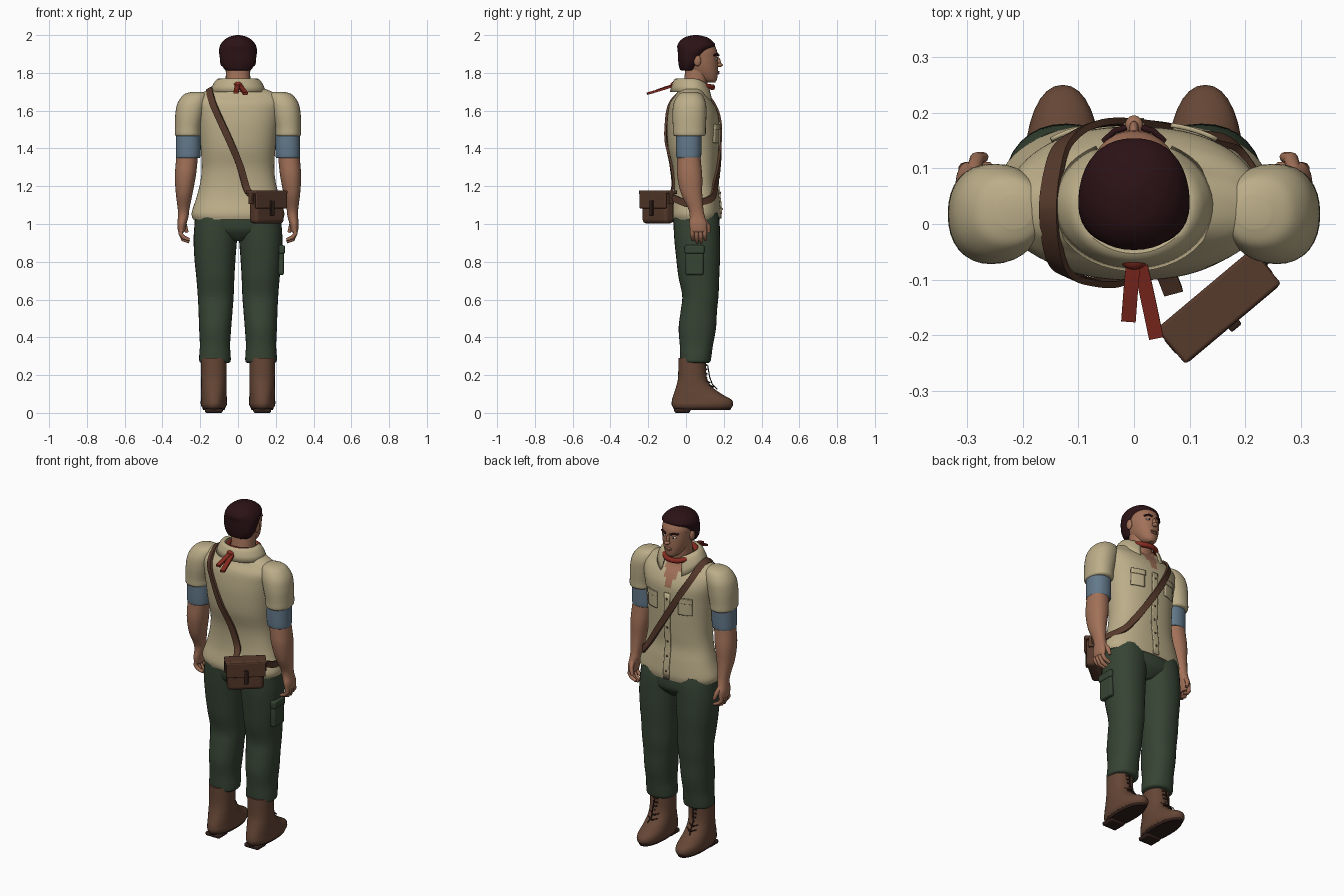
import bpy, bmesh, math
from mathutils import Vector

if "Cube" in bpy.data.objects:
    bpy.data.objects.remove(bpy.data.objects["Cube"])

def mat(name, r, g, b):
    m = bpy.data.materials.new(name)
    m.diffuse_color = (r, g, b, 1)
    m.use_nodes = True
    m.node_tree.nodes["Principled BSDF"].inputs["Base Color"].default_value = m.diffuse_color
    return m

SHIRT = mat("tan_cloth", .50, .42, .25)
PANTS = mat("green_cloth", .037, .058, .034)
BOOT = mat("boot_brown", .130, .061, .036)
HAIR = mat("dark_hair", .024, .006, .008)
SKIN = mat("skin", .36, .165, .098)
CUFF = mat("blue_cloth", .125, .19, .255)
RED = mat("red_cloth", .24, .025, .015)
LEATHER = mat("bag_leather", .092, .041, .024)
DARK = mat("dark_brown", .03, .014, .010)
WHITE = mat("eye_white", .55, .50, .45)

def add(name, verts, faces, mats):
    me = bpy.data.meshes.new(name)
    me.from_pydata([tuple(v) for v in verts], [], faces)
    ob = bpy.data.objects.new(name, me)
    bpy.context.collection.objects.link(ob)
    for m in (mats if isinstance(mats, list) else [mats]):
        me.materials.append(m)
    bm = bmesh.new()
    bm.from_mesh(me)
    bmesh.ops.recalc_face_normals(bm, faces=bm.faces)
    bm.to_mesh(me)
    bm.free()
    return ob

def smooth_rows(rows, n=6):
    """Catmull-Rom refinement of a list of number tuples."""
    out = []
    for i in range(len(rows) - 1):
        p = [rows[max(0, min(len(rows) - 1, i + k))] for k in (-1, 0, 1, 2)]
        for j in range(n):
            t = j / n
            out.append(tuple(.5 * (2*b + (c-a)*t + (2*a-5*b+4*c-d)*t*t + (3*b-a-3*c+d)*t**3)
                             for a, b, c, d in zip(*p)))
    return out + [tuple(rows[-1])]

def se(v, n):
    return math.copysign(abs(v) ** (2 / n), v)

def loft(name, rows, mats, s=1, seg=32, n=2.2, sub=6, rule=None):
    """Stack of horizontal rings; rows are (z, x, y, rx, ry)."""
    rows = smooth_rows(rows, sub)
    verts = [(s*x + max(rx, .002)*se(math.cos(2*math.pi*k/seg), n),
              y + max(ry, .002)*se(math.sin(2*math.pi*k/seg), n), z)
             for z, x, y, rx, ry in rows for k in range(seg)]
    faces = [(i*seg+k, i*seg+(k+1) % seg, (i+1)*seg+(k+1) % seg, (i+1)*seg+k)
             for i in range(len(rows)-1) for k in range(seg)]
    faces += [tuple(range(seg)), tuple(range(len(verts)-seg, len(verts)))]
    ob = add(name, verts, faces, mats)
    if rule:
        for f in ob.data.polygons:
            f.material_index = rule(f.center)
    return ob

def tube(name, pts, r, m, radii=None, closed=False):
    cu = bpy.data.curves.new(name, 'CURVE')
    cu.dimensions, cu.bevel_depth, cu.bevel_resolution, cu.use_fill_caps = '3D', r, 3, True
    sp = cu.splines.new('POLY')
    sp.points.add(len(pts) - 1)
    for i, p in enumerate(pts):
        sp.points[i].co = (*p, 1)
        sp.points[i].radius = radii[i] if radii else 1
    sp.use_cyclic_u = closed
    tmp = bpy.data.objects.new(name + "_path", cu)
    bpy.context.collection.objects.link(tmp)
    me = bpy.data.meshes.new_from_object(tmp.evaluated_get(bpy.context.evaluated_depsgraph_get()))
    bpy.data.objects.remove(tmp)
    me.materials.clear()
    me.materials.append(m)
    ob = bpy.data.objects.new(name, me)
    bpy.context.collection.objects.link(ob)

def ribbon(name, pts, width, thick, m, normal):
    pts = [Vector(p) for p in smooth_rows(pts)]
    verts = []
    for i, p in enumerate(pts):
        t = (pts[min(i+1, len(pts)-1)] - pts[max(i-1, 0)]).normalized()
        nn = normal(p).normalized()
        c = t.cross(nn).normalized() * width / 2
        nn = nn * thick / 2
        verts += [p+c+nn, p-c+nn, p-c-nn, p+c-nn]
    faces = [(4*i+k, 4*i+(k+1) % 4, 4*i+4+(k+1) % 4, 4*i+4+k)
             for i in range(len(pts)-1) for k in range(4)]
    add(name, verts, faces + [(0, 1, 2, 3), tuple(range(len(verts)-4, len(verts)))], m)

def box(name, loc, size, m, rz=0, bevel=.01):
    bpy.ops.mesh.primitive_cube_add(size=1, location=loc, rotation=(0, 0, rz))
    ob = bpy.context.object
    ob.name, ob.scale = name, size
    bpy.ops.object.transform_apply(location=False, rotation=False)
    ob.data.materials.append(m)
    b = ob.modifiers.new("bevel", 'BEVEL')
    b.width, b.segments = bevel, 3

def ball(name, loc, size, m, rot=(0, 0, 0)):
    bpy.ops.mesh.primitive_uv_sphere_add(segments=20, ring_count=12, radius=1, location=loc, rotation=rot)
    ob = bpy.context.object
    ob.name, ob.scale = name, size
    ob.data.materials.append(m)

# Shirt body with an open neck
TORSO = [(1.025, 0, .05, .238, .13), (1.06, 0, .05, .245, .134), (1.14, 0, .055, .22, .122),
         (1.22, 0, .052, .2, .115), (1.3, 0, .05, .192, .12), (1.4, 0, .04, .198, .134),
         (1.5, 0, .037, .21, .138), (1.58, 0, .037, .225, .134), (1.64, 0, .03, .235, .115),
         (1.68, 0, .028, .215, .085), (1.705, 0, .03, .17, .072), (1.73, 0, .035, .1, .062),
         (1.74, 0, .04, .07, .05)]
loft("shirt", TORSO, [SHIRT, SKIN], seg=96, n=2.3, sub=8,
     rule=lambda c: int(c.y > .05 and c.z > 1.54 and abs(c.x) < .38 * (c.z - 1.54)))

def on_torso(x, z, side, off=.006):
    fine = smooth_rows(TORSO, 12)
    _, _, cy, rx, ry = min(fine, key=lambda r: abs(r[0] - z))
    u = min(1, abs(x) / rx)
    return (x, cy + side * (ry * (1 - u**2.3) ** (1/2.3) + off), z)

def patch(name, x0, x1, z0, z1, off):
    nx, nz = 6, 12
    v = [on_torso(x0+(x1-x0)*i/nx, z0+(z1-z0)*j/nz, 1, off) for j in range(nz+1) for i in range(nx+1)]
    f = [(j*(nx+1)+i, j*(nx+1)+i+1, (j+1)*(nx+1)+i+1, (j+1)*(nx+1)+i) for j in range(nz) for i in range(nx)]
    ob = add(name, v, f, SHIRT)
    sol = ob.modifiers.new("thickness", 'SOLIDIFY')
    sol.thickness, sol.offset = .008, 0

patch("button_placket", -.018, .018, 1.03, 1.54, .003)
for i in range(6):
    ball("button", on_torso(0, 1.08 + i*.085, 1, .008), (.006, .004, .006), LEATHER)
for s in (1, -1):
    patch("chest_pocket", s*.07, s*.145, 1.43, 1.52, .003)
    patch("pocket_flap", s*.066, s*.149, 1.50, 1.53, .007)

# Collar spread around the neck, dropping to lapels in front
cv, cf, NA, NT = [], [], 40, 5
for i in range(NA + 1):
    a = math.radians(118 + 304 * i / NA)
    front = max(0, math.sin(a)) ** 2
    for j in range(NT + 1):
        t = j / NT
        cv.append(((.088+.06*t)*math.cos(a), .035+(.08+.04*t)*math.sin(a),
                   1.766 - .066*t*t - front*(.03 + .05*t) + .012*math.sin(math.pi*t)))
cf = [(i*(NT+1)+j, i*(NT+1)+j+1, (i+1)*(NT+1)+j+1, (i+1)*(NT+1)+j) for i in range(NA) for j in range(NT)]
add("collar", cv, cf, SHIRT).modifiers.new("thickness", 'SOLIDIFY').thickness = .008

# Arms, hands, legs and boots, both sides
for s in (1, -1):
    loft("sleeve", [(1.70, .215, .022, .03, .03), (1.685, .225, .022, .062, .062), (1.64, .242, .02, .078, .085),
                    (1.58, .255, .018, .077, .09), (1.51, .264, .018, .070, .087),
                    (1.475, .265, .018, .069, .086), (1.465, .265, .018, .062, .078)], SHIRT, s)
    loft("sleeve_cuff", [(1.35, .265, .014, .058, .058), (1.358, .264, .014, .065, .066),
                         (1.42, .263, .014, .066, .068), (1.49, .263, .015, .065, .068)], CUFF, s)
    loft("forearm", [(1.42, .265, .014, .055, .058), (1.33, .272, .016, .057, .063), (1.25, .279, .02, .055, .066),
                     (1.16, .285, .03, .044, .056), (1.08, .288, .052, .031, .04), (1.04, .290, .06, .028, .04),
                     (1.00, .297, .064, .024, .047), (.965, .299, .066, .019, .043), (.955, .298, .066, .012, .036)], SKIN, s)
    for k in range(4):
        y, d = .033 + k*.022, .012 * (k in (0, 3))
        tube("finger", [(s*.298, y, .985), (s*.304, y, .95), (s*.29, y+.002, .918+d), (s*.258, y+.004, .905+d)],
             .012, SKIN, [1, 1, .95, .7])
    tube("thumb", [(s*.29, .09, 1.025), (s*.282, .117, .99), (s*.27, .12, .955)], .013, SKIN, [1, 1, .7])
    loft("trouser_leg", [(.265, .122, .05, .074, .07), (.275, .122, .05, .083, .08), (.31, .122, .052, .083, .084),
                         (.36, .122, .055, .08, .088), (.45, .121, .06, .085, .099), (.54, .119, .068, .09, .096),
                         (.62, .118, .076, .095, .096), (.72, .120, .068, .101, .108), (.82, .122, .064, .109, .116),
                         (.92, .120, .059, .115, .121), (1.0, .114, .056, .116, .122), (1.06, .11, .052, .112, .118)], PANTS, s)
    loft("boot", [(.028, .128, .086, .062, .155), (.045, .128, .087, .069, .163), (.07, .128, .083, .069, .157),
                  (.1, .128, .062, .068, .127), (.14, .128, .042, .067, .094), (.19, .128, .034, .067, .076),
                  (.29, .128, .032, .068, .073)], BOOT, s)
    loft("boot_sole", [(.014, .128, .086, .056, .148), (.03, .128, .086, .062, .156)], DARK, s, sub=1)
    box("boot_heel", (s*.128, -.02, .012), (.095, .085, .024), DARK)
    for k in range(6):
        z = .13 + k*.023
        y = .03 + .076 + max(0, .17 - z) * .85
        for e in (1, -1):
            tube("boot_lace", [(s*.128 - e*.03, y-.012, z), (s*.128, y+.006, z+.008), (s*.128 + e*.03, y-.012, z+.016)],
                 .003, DARK)
    tube("loose_lace", [(s*.128, .115, .25), (s*.135, .125, .19), (s*.13, .14, .15), (s*.14, .165, .125)], .003, DARK)
    # Face details and ears
    ball("ear", (s*.084, .06, 1.865), (.012, .02, .03), SKIN)
    ball("eye", (s*.033, .159, 1.873), (.015, .008, .007), WHITE)
    ball("pupil", (s*.033, .164, 1.873), (.006, .005, .006), DARK)
    tube("eyebrow", [(s*.015, .173, 1.892), (s*.035, .167, 1.899), (s*.055, .148, 1.893)], .0055, HAIR)

# Trouser seat and side pocket
loft("trouser_seat", [(.91, 0, .058, .05, .07), (.94, 0, .058, .15, .1), (.98, 0, .056, .225, .12),
                      (1.06, 0, .052, .228, .122)], PANTS)
box("cargo_pocket", (.228, .045, .80), (.03, .095, .14), PANTS)
box("cargo_flap", (.231, .045, .865), (.036, .105, .045), PANTS)

# Neck, head and hair
loft("neck", [(1.67, 0, .04, .07, .065), (1.74, 0, .05, .066, .063), (1.83, 0, .06, .064, .062)], SKIN)
loft("head", [(1.75, 0, .125, .022, .03), (1.765, 0, .112, .042, .052), (1.80, 0, .092, .062, .076),
              (1.84, 0, .075, .075, .094), (1.88, 0, .067, .081, .101), (1.92, 0, .061, .083, .102),
              (1.96, 0, .057, .068, .083), (1.98, 0, .055, .04, .05)], SKIN)
ball("nose_bridge", (0, .170, 1.860), (.009, .014, .026), SKIN, (.25, 0, 0))
ball("nose_tip", (0, .178, 1.842), (.016, .017, .011), SKIN)
ball("upper_lip", (0, .166, 1.806), (.022, .012, .005), SKIN)
ball("lower_lip", (0, .165, 1.797), (.019, .012, .006), SKIN)
loft("hair", [(1.812, 0, .012, .06, .035), (1.82, 0, .012, .072, .045), (1.85, 0, .018, .09, .058),
              (1.89, 0, .028, .098, .071), (1.92, 0, .042, .1, .086), (1.945, 0, .054, .095, .1),
              (1.97, 0, .054, .078, .085), (1.99, 0, .052, .048, .055), (2.0, 0, .052, .01, .012)], HAIR, seg=40)

# Neckerchief, knotted behind
tube("neckerchief", [(.082*math.cos(a), .05+.09*math.sin(a), 1.738-.014*math.sin(a))
                     for a in [2*math.pi*i/32 for i in range(32)]], .015, RED, closed=True)
ball("neckerchief_knot", (0, -.06, 1.738), (.026, .022, .016), RED)
up = lambda p: Vector((0, -.15, 1))
ribbon("neckerchief_tail", [(0, -.06, 1.737), (-.005, -.11, 1.722), (-.01, -.175, 1.698)], .026, .012, RED, up)
ribbon("neckerchief_tail", [(.008, -.06, 1.735), (.022, -.12, 1.715), (.04, -.205, 1.690)], .026, .012, RED, up)

# Shoulder strap from bag, up the back, over the shoulder and across the chest
out = lambda p: Vector((p.x * .6, p.y - .04, max(0, p.z - 1.58) * 1.2))
path = [(.07, -.12, 1.15)] + [on_torso(x, z, -1, .008) for x, z in
        ((.045, 1.19), (.01, 1.31), (-.04, 1.43), (-.09, 1.54), (-.13, 1.63))]
path += [(-.147, -.035, 1.685), (-.152, .03, 1.715), (-.145, .09, 1.69)]
path += [on_torso(x, z, 1, .008) for x, z in
         ((-.125, 1.63), (-.07, 1.53), (0, 1.41), (.07, 1.3), (.13, 1.21), (.185, 1.14))]
path += [(.235, .06, 1.11), (.24, .0, 1.11), (.235, -.07, 1.14)]
ribbon("shoulder_strap", path, .036, .012, LEATHER, out)

# Bag, turned to sit on the hip
ANG = math.radians(40)
def bag_at(u, v, z):
    return (.152 + u*math.cos(ANG) + v*math.sin(ANG), -.148 + u*math.sin(ANG) - v*math.cos(ANG), z)
box("bag_body", bag_at(0, 0, 1.085), (.2, .066, .165), LEATHER, ANG, .02)
box("bag_lid", bag_at(0, 0, 1.168), (.225, .082, .02), LEATHER, ANG, .006)
box("bag_flap", bag_at(0, .036, 1.125), (.215, .012, .085), LEATHER, ANG, .005)
box("bag_clasp", bag_at(0, .045, 1.085), (.024, .012, .08), DARK, ANG, .004)
for e in (1, -1):
    box("bag_strap_tab", bag_at(e*.108, 0, 1.135), (.012, .035, .06), LEATHER, ANG, .004)

# Smooth shading with crisp edges
bpy.ops.object.select_all(action='SELECT')
bpy.context.view_layer.objects.active = bpy.data.objects["shirt"]
bpy.ops.object.shade_smooth_by_angle(angle=math.radians(42))
